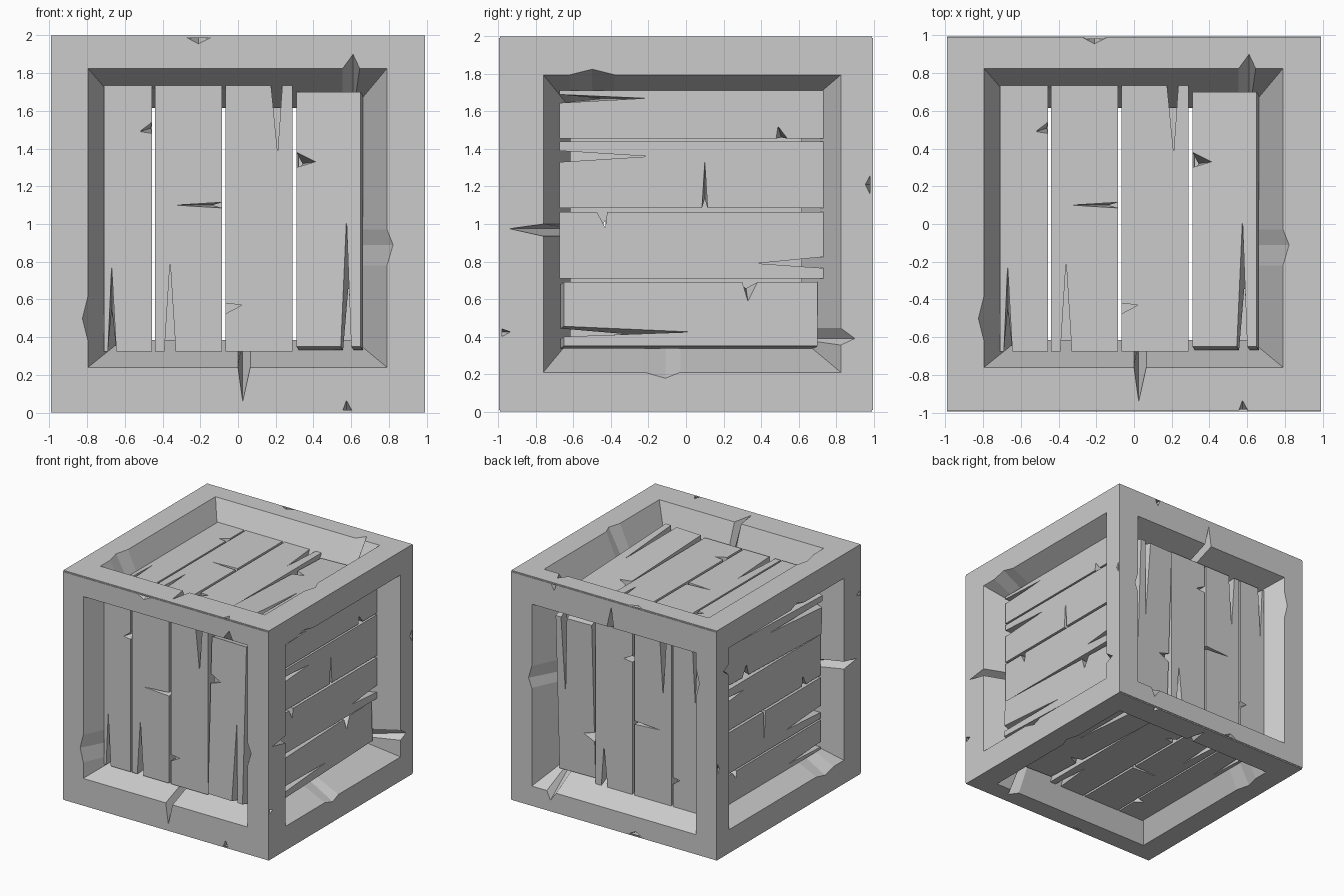
import bpy, bmesh
from mathutils import Vector

if "Cube" in bpy.data.objects:
    bpy.data.objects.remove(bpy.data.objects["Cube"])

# Each side of the crate is the same panel (u right, v up, n outward), turned to its side
SIDES = {
    "front":  (lambda u, v, n: (u, -n, v), 0.995),
    "top":    (lambda u, v, n: (u, v, n), 1.0),
    "back":   (lambda u, v, n: (u, n, -v), 0.995),
    "bottom": (lambda u, v, n: (u, -v, -n), 1.0),
    "right":  (lambda u, v, n: (n, v, -u), 0.99),
    "left":   (lambda u, v, n: (-n, v, u), 0.99),
}
HALF, INNER = 0.99, 0.615   # outer half width, inner edge of the beams


def finish(bm, name):
    bmesh.ops.remove_doubles(bm, verts=bm.verts, dist=1e-5)
    bmesh.ops.recalc_face_normals(bm, faces=bm.faces)
    mesh = bpy.data.meshes.new(name)
    bm.to_mesh(mesh)
    bm.free()
    ob = bpy.data.objects.new(name, mesh)
    ob.location.z = 1
    bpy.context.collection.objects.link(ob)
    return ob


def rect(u0, v0, u1, v1):
    return [(u0, v0), (u1, v0), (u1, v1), (u0, v1)]


# Opening outline and outer outline: notches per side (bottom, right, top, left)
OPEN = rect(-0.795, -0.76, 0.79, 0.825)
OPEN_NOTCH = [
    [(0, -0.76), (0.025, -0.94), (0.065, -0.76)],
    [(0.79, -0.22), (0.822, -0.11), (0.79, -0.03)],
    [(0.645, 0.825), (0.61, 0.90), (0.555, 0.825)],
    [(-0.795, -0.38), (-0.825, -0.5), (-0.795, -0.62)],
]
EDGE = rect(-HALF, -HALF, HALF, HALF)
EDGE_NOTCH = [
    [(0.555, -HALF), (0.575, -0.935), (0.605, -HALF)], [],
    [(-0.14, HALF), (-0.21, 0.955), (-0.275, HALF)], [],
]
INSIDE = rect(-INNER, -INNER, INNER, INNER)


def to_inner(p, side):
    u, v = (max(-INNER, min(INNER, c)) for c in p)
    return [(u, -INNER), (INNER, v), (u, INNER), (-INNER, v)][side]


def add_frame(bm, place, top):
    def face(pts):
        bm.faces.new([bm.verts.new(place(*p)) for p in pts])

    for s in range(4):
        t = (s + 1) % 4
        outer = [EDGE[s]] + EDGE_NOTCH[s] + [EDGE[t]]
        hole = [OPEN[s]] + OPEN_NOTCH[s] + [OPEN[t]]
        deep = [INSIDE[s]] + [to_inner(p, s) for p in OPEN_NOTCH[s]] + [INSIDE[t]]
        # flat board face
        face([(*p, top) for p in outer + hole[::-1]])
        # sloping reveal with chipped grooves
        for i in range(len(hole) - 1):
            face([(*hole[i], top), (*hole[i + 1], top),
                  (*deep[i + 1], INNER), (*deep[i], INNER)])
        # thin outer lip and chip in the outer edge
        if EDGE_NOTCH[s]:
            a, tip, b = EDGE_NOTCH[s]
            low = (tip[0], a[1] * 0.995, top - 0.1)
            face([(*a, top), (*tip, top), low])
            face([(*tip, top), (*b, top), low])
        face([(*EDGE[s], top), (*EDGE[t], top),
              (*EDGE[t], top - 0.015), (*EDGE[s], top - 0.015)])


bm = bmesh.new()
for place, top in SIDES.values():
    add_frame(bm, place, top)
finish(bm, "crate_frame")

# Planks: rectangle, then notches as (side, first, tip, last, taper of the crack at the back)
PLANKS = [
    (rect(-0.71, -0.675, -0.455, 0.735), [
        (0, (-0.69, -0.675), (-0.67, -0.22), (-0.645, -0.675), 0.5),
        (1, (-0.455, 0.48), (-0.52, 0.49), (-0.455, 0.54), 0.1)]),
    (rect(-0.44, -0.675, -0.085, 0.735), [
        (0, (-0.39, -0.675), (-0.36, -0.20), (-0.33, -0.675), 1),
        (1, (-0.085, 0.085), (-0.33, 0.10), (-0.085, 0.115), 0.2)]),
    (rect(-0.065, -0.675, 0.29, 0.735), [
        (2, (0.235, 0.735), (0.21, 0.38), (0.175, 0.735), 1),
        (3, (-0.065, -0.42), (0.02, -0.43), (-0.065, -0.475), 1)]),
    (rect(0.31, -0.65, 0.65, 0.70), [
        (0, (0.545, -0.65), (0.575, 0.03), (0.60, -0.65), 0.5),
        (3, (0.31, 0.38), (0.41, 0.33), (0.31, 0.30), 0.2)]),
]


def add_plank(bm, place, top, corners, notches, loose):
    front, back = [], []
    for s in range(4):
        front.append(corners[s])
        back.append(corners[s])
        for side, a, tip, b, k in notches:
            if side == s:
                mid = (Vector(a) + Vector(b)) / 2
                front += [a, tip, b]
                back += [a, tuple(mid.lerp(Vector(tip), k)), b]

    def lift(p, n, thick):
        # the loose plank is tilted a little and stands clear of its neighbours
        if loose:
            n += 0.005 - 0.04 * p[1] + 0.03 * (p[0] - 0.48)
            p = (p[0] + 0.012 * thick, p[1] - 0.018 * thick)
        return bm.verts.new(place(*p, n))

    f = [lift(p, top, 0) for p in front]
    b = [lift(p, top - 0.09, 1) for p in back]
    bm.faces.new(f)
    bm.faces.new(b[::-1])
    for i in range(len(f)):
        j = (i + 1) % len(f)
        bm.faces.new((f[i], b[i], b[j], f[j]))


for name, (place, top) in SIDES.items():
    bm = bmesh.new()
    for i, (corners, notches) in enumerate(PLANKS):
        add_plank(bm, place, top - 0.165, corners, notches, i == 3)
    finish(bm, name + "_planks")
